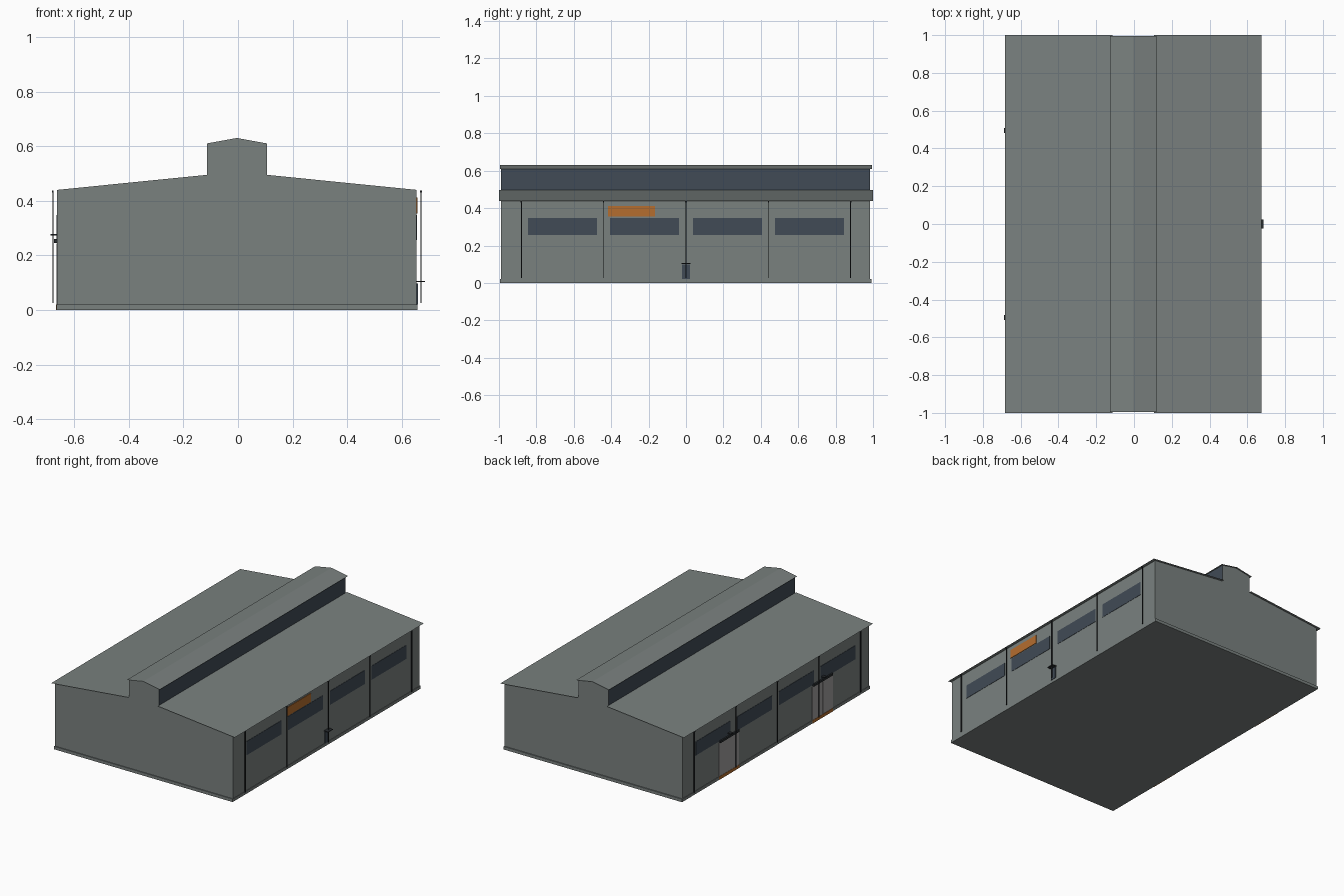
import bpy

if "Cube" in bpy.data.objects:
    bpy.data.objects.remove(bpy.data.objects["Cube"])

CX = -0.004          # building axis
HW = 0.658           # half width of the walls
Y0, Y1 = -0.989, 0.985


def material(name, rgb):
    m = bpy.data.materials.new(name)
    m.diffuse_color = (*rgb, 1)
    m.use_nodes = True
    m.node_tree.nodes["Principled BSDF"].inputs["Base Color"].default_value = m.diffuse_color
    return m


GREY = material("wall_grey", (0.195, 0.220, 0.213))
GLASS = material("dark_blue_glass", (0.052, 0.070, 0.092))
ORANGE = material("orange", (0.46, 0.155, 0.028))
DARK = material("dark_metal", (0.022, 0.026, 0.030))
DOOR = material("door_grey", (0.36, 0.35, 0.35))


def mesh_object(name, verts, faces, *mats):
    me = bpy.data.meshes.new(name)
    me.from_pydata(verts, [], faces)
    me.update()
    ob = bpy.data.objects.new(name, me)
    bpy.context.collection.objects.link(ob)
    for m in mats:
        me.materials.append(m)
    return ob


def box(name, x, y, z, mat):
    x, y, z = sorted(x), sorted(y), sorted(z)
    v = [(a, b, c) for a in x for b in y for c in z]
    f = [(0, 1, 3, 2), (4, 6, 7, 5), (0, 4, 5, 1),
         (2, 3, 7, 6), (0, 2, 6, 4), (1, 5, 7, 3)]
    return mesh_object(name, v, f, mat)


def side_box(name, s, out, y, z, mat):
    """Box on the side wall s (+1 right, -1 left), from depth out[0] to out[1]."""
    return box(name, [CX + s * (HW + d) for d in out], y, z, mat)


def sheet(name, profile, y0, y1, mat):
    """Thin roof sheet swept along y."""
    n = len(profile)
    v = [(CX + x, y, z) for y in (y0, y1) for x, z in profile]
    f = [(i, i + 1, n + i + 1, n + i) for i in range(n - 1)]
    return mesh_object(name, v, f, mat)


# Hall with raised ridge monitor: one gable profile swept along y
half = [(HW, 0.0), (HW, 0.44), (0.11, 0.495), (0.11, 0.61)]
profile = half + [(0, 0.63)] + [(-x, z) for x, z in reversed(half)]
n = len(profile)
verts = [(CX + x, y, z) for y in (Y0, Y1) for x, z in profile]
faces = [tuple(reversed(range(n))), tuple(range(n, 2 * n))]
faces += [(i, (i + 1) % n, n + (i + 1) % n, n + i) for i in range(n)]
faces[0] = tuple(range(n))
faces[1] = tuple(reversed(range(n, 2 * n)))
faces[2:] = [tuple(reversed(f)) for f in faces[2:]]
hall = mesh_object("hall", verts, faces, GREY, GLASS)
hall.data.flip_normals() if hall.data.polygons[0].normal.y > 0 else None
for p in hall.data.polygons:      # monitor sides are glazed
    if abs(p.normal.x) > 0.9 and p.center.z > 0.5:
        p.material_index = 1

# Plinth
box("plinth", (CX - 0.661, CX + 0.661), (-0.995, 0.992), (0, 0.02), GREY)

# Roof sheets
for s, side in ((1, "right"), (-1, "left")):
    pts = [(s * 0.11, 0.4965), (s * 0.68, 0.4393)]
    sheet(side + "_roof", pts if s > 0 else pts[::-1], -1, 1, GREY)
sheet("monitor_roof", [(-0.122, 0.609), (0, 0.6315), (0.122, 0.609)],
      -0.995, 0.995, GREY)

# Windows, seams and downpipes on both long sides
for s, side in ((1, "right"), (-1, "left")):
    for c in (-0.66, -0.2215, 0.2215, 0.66):
        side_box(side + "_window", s, (0, 0.002), (c - 0.1845, c + 0.1845),
                 (0.256, 0.348), GLASS)
    for c in (-0.88, -0.44, 0, 0.44, 0.88):
        r = 0.0018 if abs(c) == 0.44 else 0.0035
        side_box(side + "_downpipe", s, (0.014, 0.018), (c - r, c + r),
                 (0.025, 0.436), DARK)
        side_box(side + "_pipe_hopper", s, (0.013, 0.020),
                 (c - r - 0.001, c + r + 0.001), (0.43, 0.437), DARK)

# Sign panel and vent cabinet on the right side
side_box("sign_panel", 1, (0, 0.004), (-0.417, -0.166), (0.354, 0.412), ORANGE)
side_box("vent_cabinet", 1, (0, 0.006), (-0.021, 0.021), (0.02, 0.098), GLASS)
side_box("cabinet_cap", 1, (0, 0.031), (-0.025, 0.025), (0.102, 0.107), DARK)

# Doors with threshold, canopy and lamp on the left side
for c in (-0.495, 0.495):
    for k in (-1, 1):
        side_box("door_leaf", -1, (0, 0.003), (c + k * 0.002, c + k * 0.108),
                 (0.02, 0.243), DOOR)
    side_box("threshold", -1, (0, 0.005), (c - 0.108, c + 0.108),
             (0, 0.021), ORANGE)
    side_box("door_canopy", -1, (0, 0.011), (c - 0.1, c + 0.1),
             (0.246, 0.26), DARK)
    side_box("door_lamp", -1, (0, 0.025), (c - 0.012, c + 0.012),
             (0.273, 0.278), DARK)
